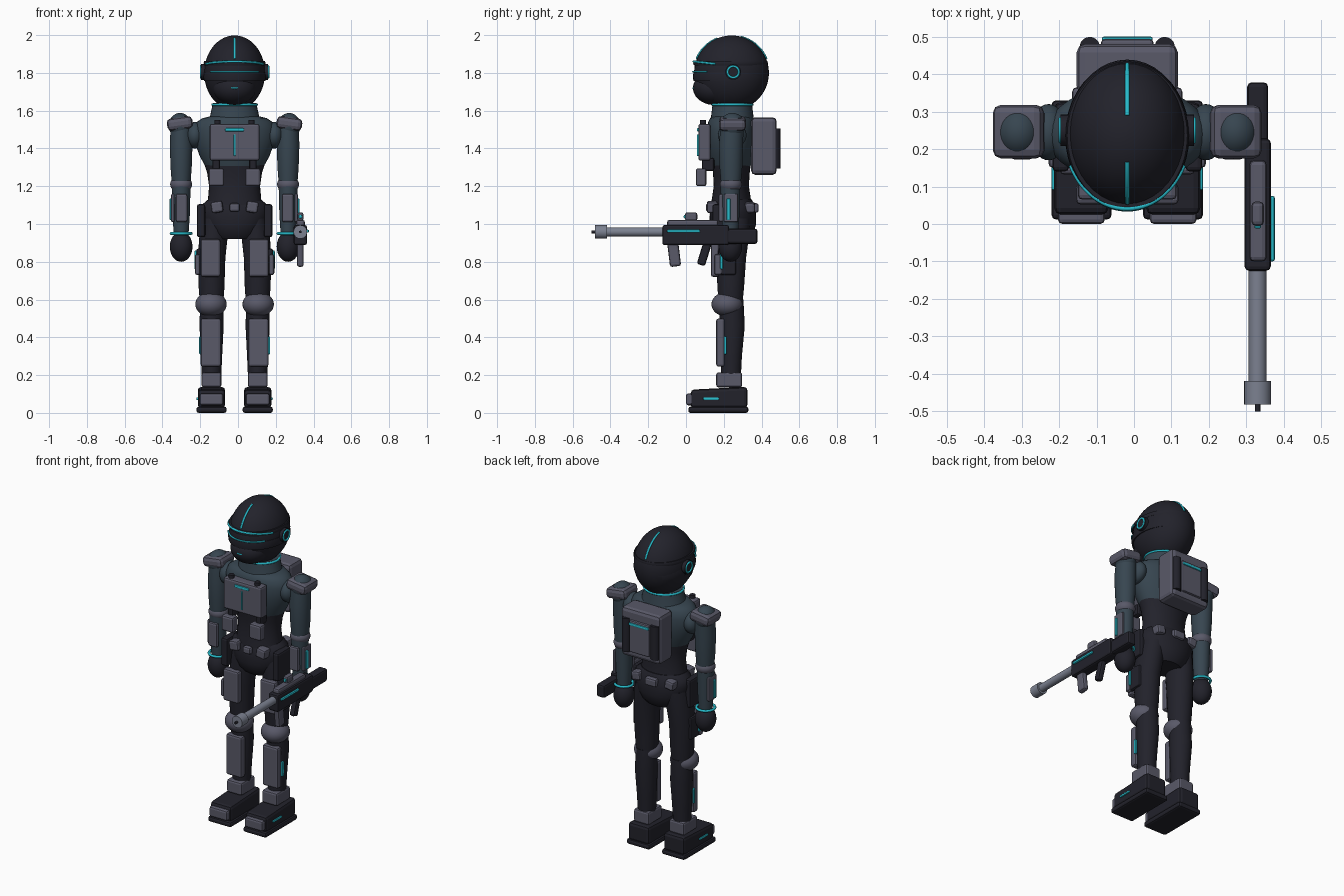
import bpy, bmesh, math
from mathutils import Matrix, Vector

if "Cube" in bpy.data.objects:
    bpy.data.objects.remove(bpy.data.objects["Cube"])

CX, CY = -0.018, 0.245  # body axis


def material(name, rgb):
    m = bpy.data.materials.new(name)
    m.use_nodes = True
    m.diffuse_color = (*rgb, 1)
    m.node_tree.nodes["Principled BSDF"].inputs["Base Color"].default_value = (*rgb, 1)
    return m


BLACK = material("black armor", (0.016, 0.016, 0.024))
GRAY = material("gray plate", (0.1, 0.1, 0.14))
SLATE = material("slate cloth", (0.038, 0.06, 0.08))
TEAL = material("teal glow", (0.02, 0.5, 0.6))
STEEL = material("barrel steel", (0.2, 0.22, 0.28))


def finish(name, bm, mat, smooth=True):
    bmesh.ops.recalc_face_normals(bm, faces=bm.faces)
    mesh = bpy.data.meshes.new(name)
    bm.to_mesh(mesh)
    bm.free()
    ob = bpy.data.objects.new(name, mesh)
    bpy.context.collection.objects.link(ob)
    mesh.materials.append(mat)
    if smooth:
        bpy.ops.object.select_all(action="DESELECT")
        ob.select_set(True)
        bpy.context.view_layer.objects.active = ob
        bpy.ops.object.shade_smooth_by_angle(angle=math.radians(40))
    return ob


def box(name, x, y, z, mat, bevel=0.012, tilt=0, roll=0):
    """Bevelled box from (min, max) spans, tilted about x and rolled about y."""
    spans = (x, y, z)
    size = [b - a for a, b in spans]
    mid = Vector([(a + b) / 2 for a, b in spans])
    bm = bmesh.new()
    bmesh.ops.create_cube(bm, size=1, matrix=Matrix.Diagonal((*size, 1)))
    ob = finish(name, bm, mat, False)
    ob.location = mid
    ob.rotation_euler = (tilt, roll, 0)
    mod = ob.modifiers.new("Bevel", "BEVEL")
    mod.width = min(bevel, min(size) * 0.4)
    mod.segments = 2
    return ob


def sided(name, s, x, y, z, mat, **kw):
    """Box on one side of the body, x given as distances from the body axis."""
    a, b = sorted((CX + s * x[0], CX + s * x[1]))
    return box(name, (a, b), y, z, mat, **kw)


def ball(name, center, radii, mat):
    bm = bmesh.new()
    bmesh.ops.create_uvsphere(bm, u_segments=32, v_segments=20, radius=1,
                              matrix=Matrix.Translation(center) @ Matrix.Diagonal((*radii, 1)))
    return finish(name, bm, mat)


def loft(name, rings, mat, n=32):
    """Skin through elliptical rings (x, y, z, rx, ry)."""
    bm = bmesh.new()
    loops = []
    for x, y, z, rx, ry in rings:
        angles = [math.tau * i / n for i in range(n)]
        loops.append([bm.verts.new((x + rx * math.cos(a), y + ry * math.sin(a), z)) for a in angles])
    for lo, hi in zip(loops, loops[1:]):
        for i in range(n):
            j = (i + 1) % n
            bm.faces.new((lo[i], lo[j], hi[j], hi[i]))
    bm.faces.new(loops[0])
    bm.faces.new(loops[-1])
    return finish(name, bm, mat)


def rod(name, center, radius, length, axis, mat):
    turn = {"X": Matrix.Rotation(math.pi / 2, 4, "Y"), "Y": Matrix.Rotation(math.pi / 2, 4, "X"),
            "Z": Matrix.Identity(4)}[axis]
    bm = bmesh.new()
    bmesh.ops.create_cone(bm, cap_ends=True, segments=24, radius1=radius, radius2=radius,
                          depth=length, matrix=Matrix.Translation(center) @ turn)
    return finish(name, bm, mat)


def tube(name, points, radius, mat, closed=False):
    curve = bpy.data.curves.new(name, "CURVE")
    curve.dimensions = "3D"
    curve.bevel_depth = radius
    curve.bevel_resolution = 2
    curve.use_fill_caps = True
    spline = curve.splines.new("POLY")
    spline.points.add(len(points) - 1)
    for p, co in zip(spline.points, points):
        p.co = (*co, 1)
    spline.use_cyclic_u = closed
    curve.materials.append(mat)
    ob = bpy.data.objects.new(name, curve)
    bpy.context.collection.objects.link(ob)


def arc(start, end, point, n=28):
    return [point(math.radians(start + (end - start) * i / n)) for i in range(n + 1)]


# Helmet: shell with flat underside, jaw, visor and ear discs
HY, HZ = 0.241, 1.8
shell = []
for i in range(25):
    a = math.radians(-58 + 147 * i / 24)
    shell.append((CX, HY, HZ + 0.198 * math.sin(a), 0.161 * math.cos(a), 0.198 * math.cos(a)))
loft("helmet", shell, BLACK, 40)
ball("jaw", (CX, 0.15, 1.72), (0.115, 0.113, 0.09), BLACK)
for name, z, h, r in (("visor", 1.78, 0.024, 1.0), ("brow", 1.852, 0.012, 0.99)):
    loft(name, [(CX, HY - 0.005, z + d, 0.166 * r - e, 0.2 * r - e)
                for d, e in ((-h, 0.03), (-h, 0.004), (0, 0), (h, 0.004), (h, 0.03))], BLACK, 40)
tube("brow_light", arc(205, 335, lambda a: (
    CX + 0.166 * math.cos(a), HY + 0.2 * math.sin(a), 1.838 - 0.022 * math.sin(a))), 0.006, TEAL)
tube("visor_light", arc(220, 320, lambda a: (
    CX + 0.164 * math.cos(a), HY + 0.203 * math.sin(a), 1.806)), 0.005, TEAL)
tube("mouth_light", arc(-25, 25, lambda a: (
    CX + 0.06 * math.sin(a), 0.152 - 0.113 * math.cos(a), 1.725 - 0.06 * (math.cos(a) - 0.9))), 0.005, TEAL)
for name, a0, a1 in (("front_crest", 112, 158), ("back_crest", 22, 76)):
    tube(name, arc(a0, a1, lambda a: (CX, HY + 0.199 * math.cos(a), HZ + 0.196 * math.sin(a))), 0.006, TEAL)
for s in (-1, 1):
    rod("ear_disc", (CX + s * 0.158, 0.25, 1.805), 0.042, 0.04, "X", BLACK)
    tube("ear_ring", arc(0, 348, lambda a: (
        CX + s * 0.178, 0.25 + 0.03 * math.cos(a), 1.805 + 0.03 * math.sin(a))), 0.006, TEAL, True)

# Neck, torso and pelvis
loft("neck", [(CX, CY, 1.53, 0.145, 0.12), (CX, CY, 1.57, 0.13, 0.112), (CX, CY, 1.64, 0.115, 0.104)], SLATE)
tube("collar_light", arc(0, 350, lambda a: (
    CX + 0.117 * math.cos(a), CY + 0.106 * math.sin(a), 1.632)), 0.007, TEAL, True)
loft("chest", [(CX, 0.24, z, rx, ry) for z, rx, ry in (
    (1.3, 0.152, 0.1), (1.36, 0.185, 0.118), (1.43, 0.21, 0.13), (1.5, 0.217, 0.13),
    (1.54, 0.2, 0.122), (1.56, 0.17, 0.112), (1.57, 0.13, 0.1))], SLATE)
loft("abdomen", [(CX, 0.24, z, rx, ry) for z, rx, ry in (
    (1.05, 0.155, 0.115), (1.12, 0.142, 0.105), (1.2, 0.135, 0.093), (1.27, 0.145, 0.097),
    (1.33, 0.165, 0.105))], BLACK)
loft("pelvis", [(CX, 0.248, z, rx, ry) for z, rx, ry in (
    (0.92, 0.105, 0.085), (0.95, 0.135, 0.11), (1.0, 0.165, 0.123), (1.06, 0.182, 0.122),
    (1.1, 0.175, 0.115), (1.13, 0.14, 0.1))], BLACK)

# Chest plate, pouches and belt
box("chest_plate", (CX - 0.132, CX + 0.132), (0.065, 0.13), (1.335, 1.53), GRAY)
box("chest_light_bar", (CX - 0.05, CX + 0.05), (0.057, 0.07), (1.49, 1.507), TEAL)
box("chest_light_stem", (CX - 0.005, CX + 0.005), (0.058, 0.07), (1.36, 1.475), TEAL)
box("belt_buckle", (CX - 0.027, CX + 0.027), (0.105, 0.14), (1.065, 1.11), GRAY)
box("back_belt_pouch", (CX - 0.04, CX + 0.04), (0.345, 0.385), (1.06, 1.11), GRAY)
for s in (-1, 1):
    rod("strap_stud", (CX + s * 0.09, 0.09, 1.53), 0.016, 0.04, "Z", BLACK)
    box("strap", *[(CX + s * 0.097 - 0.02, CX + s * 0.097 + 0.02), (0.085, 0.15), (1.28, 1.35)], BLACK)
    sided("abdomen_pouch", s, (0.056, 0.137), (0.052, 0.108), (1.2, 1.295), GRAY)
    sided("belt_pouch", s, (0.062, 0.125), (0.11, 0.17), (1.06, 1.12), GRAY, roll=s * 0.15)
    sided("rear_belt_pouch", s, (0.085, 0.145), (0.31, 0.365), (1.06, 1.115), GRAY, roll=s * 0.15)
    sided("hip_guard", s, (0.155, 0.2), (0.14, 0.27), (0.93, 1.105), BLACK)

# Backpack with twin canisters and a lit panel
box("backpack", (CX - 0.135, CX + 0.135), (0.345, 0.48), (1.26, 1.565), GRAY, bevel=0.022)
box("backpack_panel", (CX - 0.07, CX + 0.07), (0.47, 0.493), (1.3, 1.5), GRAY)
box("backpack_light", (CX - 0.068, CX + 0.068), (0.485, 0.5), (1.47, 1.487), TEAL)
for s in (-1, 1):
    rod("canister", (CX + s * 0.1, 0.472, 1.4), 0.027, 0.21, "Z", BLACK)

# Arms
for s in (-1, 1):
    ax = CX + s * 0.283
    ball("shoulder", (CX + s * 0.289, CY, 1.52), (0.06, 0.068, 0.068), SLATE)
    ball("armpit", (CX + s * 0.21, CY, 1.47), (0.05, 0.075, 0.07), SLATE)
    sided("shoulder_pad", s, (0.222, 0.358), (0.175, 0.318), (1.5, 1.565), GRAY, bevel=0.022, roll=s * 0.14)
    loft("upper_arm", [(ax, 0.238, 1.22, 0.05, 0.053), (ax, 0.238, 1.3, 0.056, 0.06),
                       (ax, 0.238, 1.42, 0.06, 0.064), (ax, CY, 1.53, 0.055, 0.06)], SLATE)
    ball("elbow", (ax, 0.238, 1.21), (0.058, 0.058, 0.045), GRAY)
    loft("forearm", [(ax, 0.235, 0.93, 0.038, 0.04), (ax, 0.235, 1.05, 0.046, 0.048),
                     (ax, 0.235, 1.21, 0.05, 0.053)], SLATE)
    sided("forearm_guard", s, (0.25, 0.312), (0.172, 0.2), (1.01, 1.16), GRAY)
    sided("forearm_side_guard", s, (0.318, 0.336), (0.2, 0.275), (1.01, 1.16), GRAY)
    sided("forearm_light", s, (0.33, 0.344), (0.215, 0.235), (1.02, 1.135), TEAL)
    tube("wrist_light", arc(0, 345, lambda a: (
        ax + 0.053 * math.cos(a), 0.235 + 0.053 * math.sin(a), 0.95)), 0.008, TEAL, True)
    ball("hand", (ax, 0.235, 0.88), (0.06, 0.062, 0.08), BLACK)

# Legs and boots
for s in (-1, 1):
    lx = CX + s * 0.122
    loft("thigh", [(lx, 0.235, 0.56, 0.06, 0.062), (lx, 0.237, 0.66, 0.068, 0.07),
                   (lx, 0.238, 0.82, 0.073, 0.08), (CX + s * 0.112, 0.245, 0.93, 0.075, 0.088),
                   (CX + s * 0.1, 0.25, 1.03, 0.07, 0.09)], BLACK)
    sided("thigh_plate", s, (0.075, 0.18), (0.132, 0.175), (0.72, 0.92), GRAY)
    sided("holster", s, (0.175, 0.203), (0.17, 0.265), (0.73, 0.87), BLACK)
    sided("holster_pouch", s, (0.182, 0.21), (0.15, 0.19), (0.73, 0.84), GRAY)
    sided("holster_light", s, (0.198, 0.213), (0.18, 0.195), (0.76, 0.86), TEAL)
    ball("knee", (CX + s * 0.125, 0.218, 0.575), (0.083, 0.083, 0.066), GRAY)
    loft("shin", [(lx, 0.237, 0.16, 0.05, 0.052), (lx, 0.24, 0.3, 0.056, 0.056),
                  (lx, 0.245, 0.46, 0.064, 0.066), (lx, 0.24, 0.6, 0.06, 0.064)], BLACK)
    sided("shin_plate", s, (0.072, 0.18), (0.16, 0.205), (0.245, 0.5), GRAY)
    sided("shin_light", s, (0.175, 0.188), (0.2, 0.215), (0.31, 0.405), TEAL)
    sided("ankle", s, (0.07, 0.175), (0.16, 0.297), (0.135, 0.215), GRAY)
    sided("sole", s, (0.042, 0.202), (0.012, 0.33), (0, 0.033), BLACK)
    boot = sided("boot", s, (0.05, 0.195), (0.025, 0.325), (0.025, 0.138), BLACK, bevel=0.018)
    for v in boot.data.vertices:
        if v.co.y < 0 and v.co.z > 0:
            v.co.z -= 0.015
    sided("toe_cap", s, (0.06, 0.185), (0, 0.04), (0.04, 0.103), GRAY)
    sided("boot_light", s, (0.19, 0.202), (0.09, 0.175), (0.068, 0.082), TEAL)

# Rifle
GX = 0.33
box("rifle_body", (GX - 0.035, GX + 0.035), (-0.125, 0.228), (0.888, 0.995), BLACK)
box("rifle_stock", (GX - 0.028, GX + 0.028), (0.2, 0.378), (0.895, 0.975), BLACK)
box("rifle_rail", (GX - 0.022, GX + 0.024), (-0.1, 0.17), (0.985, 1.022), GRAY)
box("rifle_sight", (GX - 0.017, GX + 0.017), (-0.005, 0.06), (1.015, 1.062), GRAY)
box("sight_lens", (GX - 0.009, GX + 0.009), (-0.012, 0), (1.03, 1.048), TEAL)
box("rifle_light", (GX + 0.03, GX + 0.046), (-0.1, 0.075), (0.954, 0.97), TEAL)
box("magazine", (GX - 0.018, GX + 0.018), (-0.092, -0.033), (0.775, 0.9), GRAY, tilt=0.12)
box("rifle_grip", (GX - 0.018, GX + 0.018), (0.075, 0.12), (0.78, 0.91), BLACK, tilt=-0.3)
rod("barrel", (GX, -0.28, 0.958), 0.024, 0.33, "Y", STEEL)
rod("muzzle", (GX, -0.45, 0.958), 0.036, 0.062, "Y", STEEL)
rod("muzzle_tip", (GX, -0.485, 0.958), 0.007, 0.03, "Y", BLACK)
